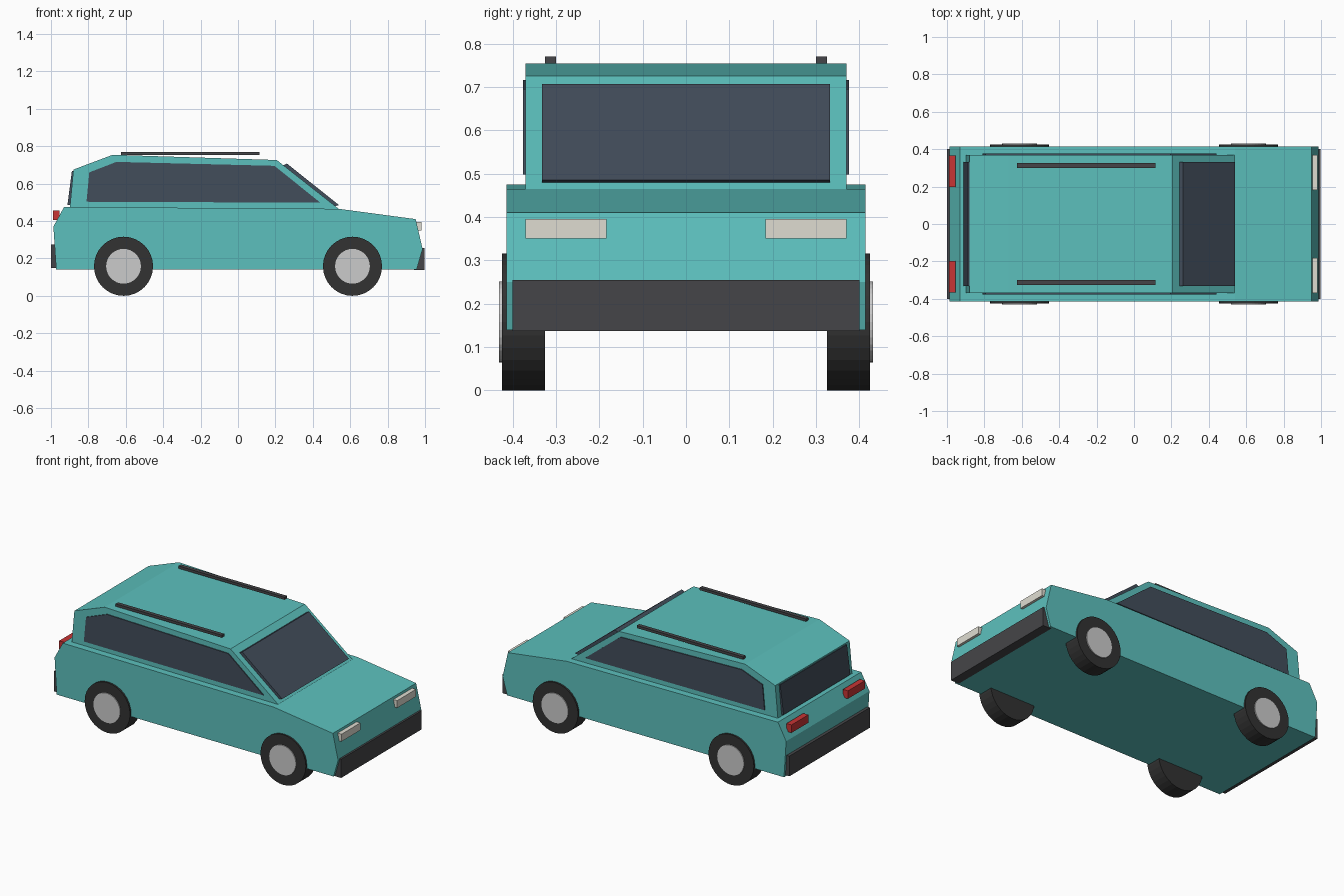
import bpy, bmesh, math

if "Cube" in bpy.data.objects:
    bpy.data.objects.remove(bpy.data.objects["Cube"])


def mat(name, rgb):
    m = bpy.data.materials.new(name)
    m.diffuse_color = (*rgb, 1)
    m.use_nodes = True
    m.node_tree.nodes["Principled BSDF"].inputs["Base Color"].default_value = m.diffuse_color
    return m


PAINT = mat("paint", (0.107, 0.53, 0.51))
GLASS = mat("glass", (0.055, 0.075, 0.105))
TRIM = mat("trim", (0.06, 0.06, 0.065))
RUBBER = mat("rubber", (0.032, 0.032, 0.032))
METAL = mat("metal", (0.56, 0.56, 0.58))
LAMP = mat("lamp", (0.74, 0.72, 0.64))
RED = mat("red", (0.58, 0.035, 0.035))


def finish(name, bm, material):
    bmesh.ops.recalc_face_normals(bm, faces=bm.faces)
    me = bpy.data.meshes.new(name)
    bm.to_mesh(me)
    bm.free()
    me.materials.append(material)
    ob = bpy.data.objects.new(name, me)
    bpy.context.collection.objects.link(ob)
    return ob


def extrude_profile(name, pts, y0, y1, material):
    """Side profile (x, z) extruded across the car from y0 to y1."""
    bm = bmesh.new()
    face = bm.faces.new([bm.verts.new((x, y0, z)) for x, z in pts])
    ext = bmesh.ops.extrude_face_region(bm, geom=[face])["geom"]
    bmesh.ops.translate(bm, vec=(0, y1 - y0, 0),
                        verts=[v for v in ext if isinstance(v, bmesh.types.BMVert)])
    return finish(name, bm, material)


def box(name, x0, x1, y0, y1, z0, z1, material):
    return extrude_profile(name, [(x0, z0), (x1, z0), (x1, z1), (x0, z1)], y0, y1, material)


def disc(name, x, z, r, y0, y1, material):
    n = 32
    pts = [(x + r * math.cos(2 * math.pi * i / n), z + r * math.sin(2 * math.pi * i / n))
           for i in range(n)]
    return extrude_profile(name, pts, y0, y1, material)


# Body shell and cabin
extrude_profile("lower_body", [(-0.972, 0.14), (0.955, 0.14), (0.987, 0.25), (0.95, 0.41),
                               (0.54, 0.465), (-0.93, 0.475), (-0.987, 0.37)],
                -0.414, 0.414, PAINT)
extrude_profile("cabin", [(-0.90, 0.46), (0.545, 0.46), (0.207, 0.726), (-0.67, 0.754),
                          (-0.88, 0.675)], -0.37, 0.37, PAINT)

# Windscreen and rear window
extrude_profile("windscreen", [(0.228, 0.69), (0.262, 0.707), (0.54, 0.485), (0.51, 0.477)],
                -0.332, 0.332, GLASS)
extrude_profile("rear_window", [(-0.87, 0.665), (-0.888, 0.668), (-0.912, 0.485), (-0.89, 0.485)],
                -0.332, 0.332, GLASS)

# Bumpers
box("front_bumper", 0.94, 0.998, -0.40, 0.40, 0.137, 0.255, TRIM)
box("rear_bumper", -1.0, -0.94, -0.40, 0.40, 0.148, 0.275, TRIM)

# Parts repeated on both sides
for s, side in ((-1, "right"), (1, "left")):
    extrude_profile(f"side_window_{side}", [(-0.81, 0.503), (0.44, 0.498), (0.195, 0.695),
                                            (-0.65, 0.716), (-0.795, 0.66)],
                    s * 0.36, s * 0.376, GLASS)
    box(f"roof_rail_{side}", -0.625, 0.115, s * 0.30, s * 0.325, 0.754, 0.77, TRIM)
    box(f"headlight_{side}", 0.94, 0.98, s * 0.183, s * 0.37, 0.35, 0.396, LAMP)
    box(f"taillight_{side}", -0.99, -0.955, s * 0.197, s * 0.365, 0.405, 0.455, RED)
    for x, end in ((0.612, "front"), (-0.612, "rear")):
        disc(f"tyre_{end}_{side}", x, 0.158, 0.158, s * 0.325, s * 0.425, RUBBER)
        disc(f"hub_{end}_{side}", x, 0.158, 0.093, s * 0.40, s * 0.431, METAL)
